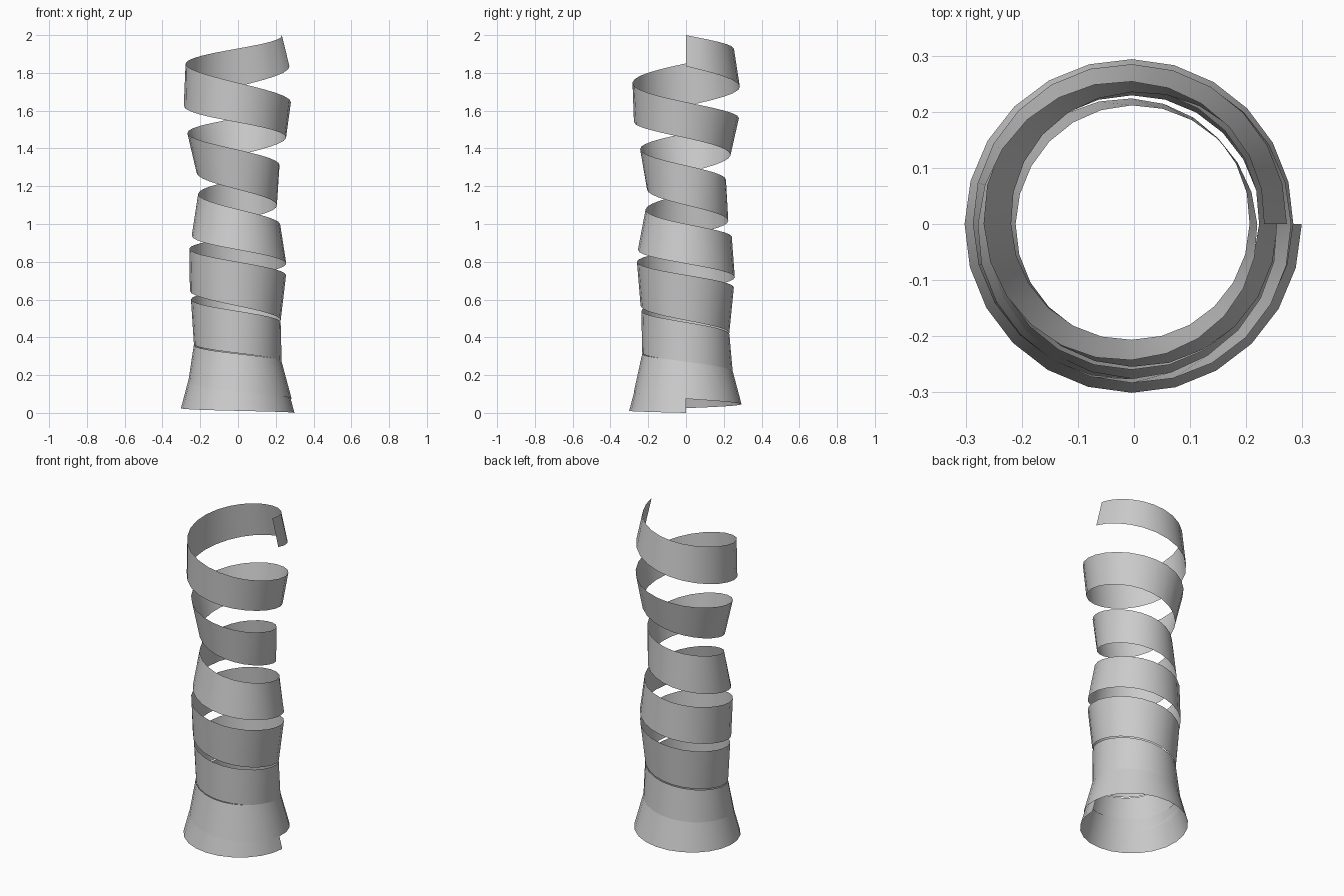
import bpy
import bmesh
import math
from mathutils import Vector

cube = bpy.data.objects.get("Cube")
if cube:
    bpy.data.objects.remove(cube, do_unlink=True)

STEPS = 24          # flat panels in one turn
TURNS = 7
AXIS_X = -0.004     # the coil's axis

# Heights of the lower and upper edges at every half turn
LOWER = [0, .025, .075, .16, .27, .365, .49, .645, .79, .94, 1.1, 1.27, 1.455, 1.625, 1.835]
UPPER = [.17, .22, .275, .36, .48, .6, .73, .87, 1.0, 1.16, 1.31, 1.48, 1.645, 1.85, 2.0]

# Outline of the body the ribbon winds around: (height, radius)
OUTLINE = [(0, .303), (.08, .287), (.16, .26), (.28, .233), (.38, .229), (.49, .23),
           (.6, .245), (.7, .258), (.82, .26), (.9, .25), (1.0, .227), (1.1, .21),
           (1.18, .206), (1.27, .215), (1.38, .239), (1.47, .262), (1.56, .28),
           (1.7, .287), (1.84, .276), (2.0, .236)]


def smooth_value(values, position):
    """Catmull-Rom interpolation through evenly spaced values."""
    last = len(values) - 1
    i = min(int(position), last - 1)
    f = position - i
    b, c = values[i], values[i + 1]
    a = values[i - 1] if i > 0 else 2 * b - c
    d = values[i + 2] if i + 2 <= last else 2 * c - b
    return b + f / 2 * (c - a + f * (2 * a - 5 * b + 4 * c - d + f * (3 * (b - c) + d - a)))


def radius_at(height):
    for (z0, r0), (z1, r1) in zip(OUTLINE, OUTLINE[1:]):
        if height <= z1:
            return r0 + (r1 - r0) * (height - z0) / (z1 - z0)
    return OUTLINE[-1][1]


def edge_point(heights, step):
    """Point on one edge of the ribbon, winding from +x past the front."""
    z = smooth_value(heights, 2 * step / STEPS)
    angle = -math.tau * step / STEPS
    r = radius_at(z)
    return Vector((AXIS_X + r * math.cos(angle), r * math.sin(angle), z))


# Single-sided ribbon, one panel high
bm = bmesh.new()
rows = [[bm.verts.new(edge_point(edge, step)) for edge in (LOWER, UPPER)]
        for step in range(STEPS * TURNS + 1)]
for (low_a, high_a), (low_b, high_b) in zip(rows, rows[1:]):
    bm.faces.new((low_a, high_a, high_b, low_b))

mesh = bpy.data.meshes.new("spiral_ribbon")
bm.to_mesh(mesh)
bm.free()
ribbon = bpy.data.objects.new("spiral_ribbon", mesh)
bpy.context.collection.objects.link(ribbon)

# Plain grey
GREY = (0.6, 0.6, 0.6, 1)
grey = bpy.data.materials.new("light_grey")
grey.use_nodes = True
grey.diffuse_color = GREY
grey.node_tree.nodes["Principled BSDF"].inputs["Base Color"].default_value = GREY
mesh.materials.append(grey)

bpy.ops.object.select_all(action='DESELECT')
ribbon.select_set(True)
bpy.context.view_layer.objects.active = ribbon
bpy.ops.object.shade_smooth_by_angle(angle=math.radians(35))
